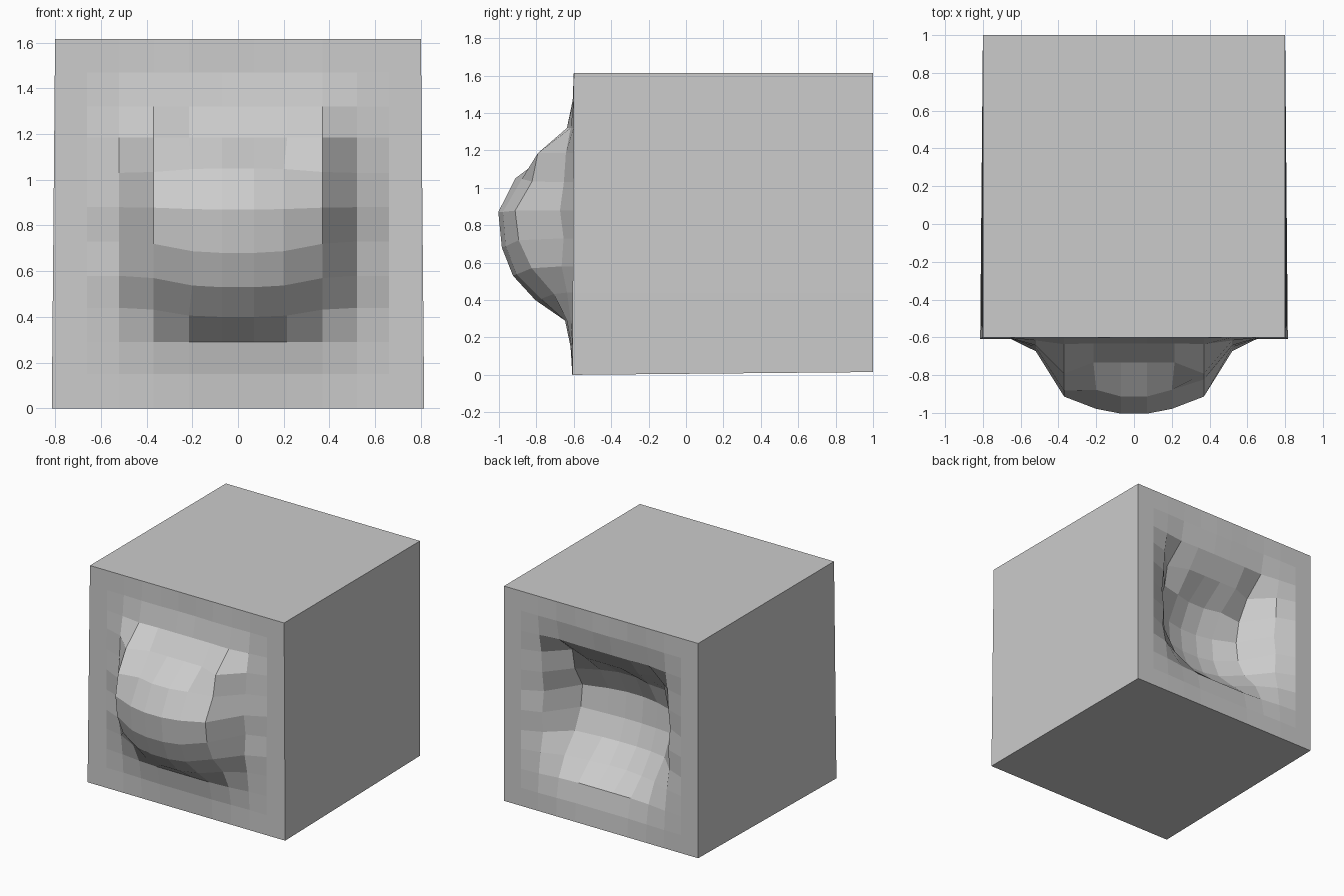
import bpy, bmesh

if "Cube" in bpy.data.objects:
    bpy.data.objects.remove(bpy.data.objects["Cube"])

N = 11
THICK = 1.6                                   # front sheet to back sheet
XS = [0.07, 0.215, 0.37, 0.52, 0.66, 0.80]    # half the columns, mirrored
XS = [-x for x in reversed(XS)] + XS
ZS = [0, .15, .29, .44, .58, .73, .88, 1.03, 1.185, 1.32, 1.47, 1.615]
ZC = [0, .15, .29, .40, .53, .68, .87, 1.05, 1.185, 1.32, 1.47, 1.615]  # rows on the middle line
BEND = [1, .85, .2, 0, 0, 0]                  # how far each column follows ZC

# bulge height per row, for the four columns outward from the middle
BULGE = {
    1: (.01, .01, .005, 0),
    2: (.04, .04, .03, .01),
    3: (.20, .17, .10, .03),
    4: (.32, .30, .22, .06),
    5: (.38, .36, .29, .05),
    6: (.40, .375, .31, .07),
    7: (.31, .275, .28, .05),
    8: (.13, .13, .19, .04),
    9: (.03, .03, .035, .015),
    10: (0, .005, .005, 0),
}


def point(i, j, back):
    """Vertex in column i, row j of the front or back sheet."""
    k = i - 6 if i > 5 else 5 - i
    h = BULGE[j][k] if j in BULGE and k < 4 else 0
    if (i, j) == (8, 7):                      # small dent on the right brow
        h = .22
    x = XS[i]
    if k == 1 and 3 < j < 8:
        x *= .93
    z = ZS[j] + (ZC[j] - ZS[j]) * BEND[k]
    y = -.6 - h
    if back:
        return x, y + THICK, max(z, .015)
    flare = 1 + .018 * (1 - j / N)            # front edge widens to the foot
    return x * (flare if k == 5 else 1), y - (.008 * (1 - j / N)), z


def sheet(bm, back):
    """Grid of quads; returns the vertices by column and row."""
    v = [[bm.verts.new(point(i, j, back)) for j in range(N + 1)] for i in range(N + 1)]
    for i in range(N):
        for j in range(N):
            bm.faces.new((v[i][j], v[i + 1][j], v[i + 1][j + 1], v[i][j + 1]))
    return v


# block with a bulging front and a matching hollow in the back
bm = bmesh.new()
front, back = sheet(bm, False), sheet(bm, True)
rim = [(i, 0) for i in range(N)] + [(N, j) for j in range(N)]
rim += [(i, N) for i in range(N, 0, -1)] + [(0, j) for j in range(N, 0, -1)]
for (a, b), (c, d) in zip(rim, rim[1:] + rim[:1]):
    bm.faces.new((front[a][b], front[c][d], back[c][d], back[a][b]))
bmesh.ops.recalc_face_normals(bm, faces=bm.faces)

mesh = bpy.data.meshes.new("bulged_block")
bm.to_mesh(mesh)
bm.free()
bpy.context.collection.objects.link(bpy.data.objects.new("bulged_block", mesh))
